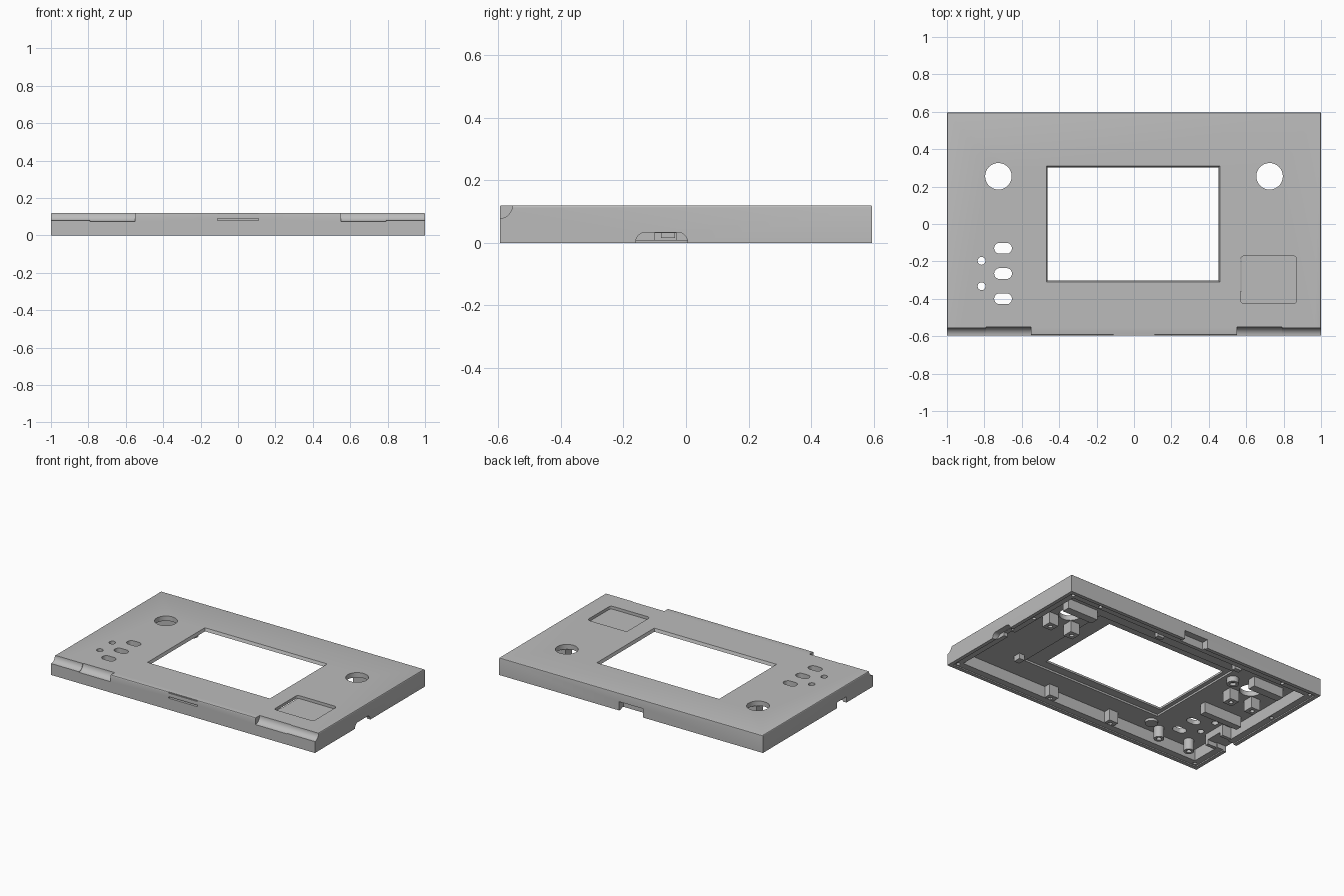
import bpy, bmesh, math
from mathutils import Matrix, Vector

cube = bpy.data.objects.get("Cube")
if cube:
    bpy.data.objects.remove(cube, do_unlink=True)

grey = bpy.data.materials.new("plain grey")
grey.use_nodes = True
COLOUR = (0.5, 0.5, 0.5, 1)
grey.diffuse_color = COLOUR
grey.node_tree.nodes["Principled BSDF"].inputs["Base Color"].default_value = COLOUR

L, W, H = 2.0, 1.19, 0.12
CEILING = 0.087


def outline(cx, cy, w, h, r=0.0, seg=8):
    """Rounded rectangle; a full radius gives a circle or slot."""
    if r <= 0:
        return [(cx + sx * w / 2, cy + sy * h / 2)
                for sx, sy in ((1, 1), (-1, 1), (-1, -1), (1, -1))]
    pts = []
    for k, (sx, sy) in enumerate(((1, 1), (-1, 1), (-1, -1), (1, -1))):
        for i in range(seg + 1):
            a = math.pi / 2 * (k + i / seg)
            p = (cx + sx * (w / 2 - r) + r * math.cos(a),
                 cy + sy * (h / 2 - r) + r * math.sin(a))
            if not pts or math.dist(p, pts[-1]) > 1e-5:
                pts.append(p)
    if math.dist(pts[0], pts[-1]) < 1e-5:
        pts.pop()
    return pts


def prism(name, low, z0, z1, high=None, along_x=False):
    """Extrude an outline up z, or an outline in (y, z) along x."""
    bm = bmesh.new()
    bottom = [bm.verts.new((x, y, z0)) for x, y in low]
    top = [bm.verts.new((x, y, z1)) for x, y in (high or low)]
    bm.faces.new(bottom)
    bm.faces.new(top)
    n = len(bottom)
    for i in range(n):
        j = (i + 1) % n
        bm.faces.new((bottom[i], bottom[j], top[j], top[i]))
    if along_x:
        for v in bm.verts:
            v.co = Vector((v.co.z, v.co.x, v.co.y))
    bmesh.ops.recalc_face_normals(bm, faces=bm.faces)
    mesh = bpy.data.meshes.new(name)
    bm.to_mesh(mesh)
    bm.free()
    mesh.materials.append(grey)
    obj = bpy.data.objects.new(name, mesh)
    bpy.context.scene.collection.objects.link(obj)
    return obj


def box(name, x0, x1, y0, y1, z0, z1):
    return prism(name, outline((x0 + x1) / 2, (y0 + y1) / 2, x1 - x0, y1 - y0), z0, z1)


def hole(x, y, r, z0, z1):
    return prism("cutter", outline(x, y, 2 * r, 2 * r, r), z0, z1)


def cut(obj, cutters):
    """Subtract the cutters, then remove them."""
    for c in cutters:
        c.hide_render = True
        m = obj.modifiers.new("cut", "BOOLEAN")
        m.operation, m.solver, m.object = "DIFFERENCE", "EXACT", c
    bpy.context.view_layer.update()
    deps = bpy.context.evaluated_depsgraph_get()
    mesh = bpy.data.meshes.new_from_object(obj.evaluated_get(deps))
    obj.modifiers.clear()
    obj.data = mesh
    for c in cutters:
        bpy.data.objects.remove(c, do_unlink=True)


# Outer shell with softened top edges
shell = prism("shell", outline(0, 0, L, W), 0, H)
bm = bmesh.new()
bm.from_mesh(shell.data)
bmesh.ops.bevel(bm, geom=[e for e in bm.edges if all(v.co.z > H / 2 for v in e.verts)],
                offset=0.006, segments=3, profile=0.5, affect="EDGES")
bm.to_mesh(shell.data)
bm.free()

# Underside: stepped lip, cavity and display pocket
cuts = [box("cutter", -0.975, 0.975, -0.57, 0.57, -0.1, 0.008),
        box("cutter", -0.93, 0.93, -0.525, 0.525, -0.1, CEILING),
        box("cutter", -0.49, 0.575, -0.36, 0.36, 0.05, 0.1)]

# Display window with sloping sides
cuts.append(prism("cutter", outline(-0.005, 0, 0.9, 0.59), 0.08, 0.13,
                  outline(-0.005, 0, 0.935, 0.63)))

# Touch pad recess, thumb holes, button slots and indicator holes
cuts.append(prism("cutter", outline(0.72, -0.298, 0.3, 0.255, 0.02), 0.1, 0.2))
cuts += [hole(s * 0.725, 0.255, 0.071, 0.05, 0.2) for s in (-1, 1)]
cuts += [prism("cutter", outline(-0.7, y, 0.095, 0.058, 0.029), 0.05, 0.2)
         for y in (-0.13, -0.265, -0.4)]
cuts += [hole(-0.815, y, 0.021, 0.05, 0.2) for y in (-0.197, -0.333)]

# Concave hinge channels along the front top edge
for s in (-1, 1):
    for x0, x1, r in ((0.55, 0.79, 0.046), (0.785, 1.1, 0.042)):
        a, b = sorted((s * x0, s * x1))
        cuts.append(prism("cutter", outline(-0.597, H, 2 * r, 2 * r, r), a, b, along_x=True))

# Front latch slot and finger nick
cuts.append(box("cutter", -0.11, 0.11, -0.7, -0.56, 0.079, 0.089))
cuts.append(box("cutter", -0.11, 0.11, -0.7, -0.59, 0.114, 0.2))

# Side and back openings
cuts.append(prism("cutter", outline(-0.078, 0, 0.166, 0.068, 0.032), 0.96, 1.1, along_x=True))
cuts.append(box("cutter", 0.9, 1.1, -0.1, -0.03, -0.1, 0.032))
cuts.append(box("cutter", -1.1, -0.9, -0.31, -0.21, -0.1, 0.04))
cuts.append(box("cutter", -0.09, 0.09, 0.55, 0.7, -0.1, 0.06))

# Screw holes around the rim
rim = [(sx * 0.95, sy * 0.55) for sx in (-1, 1) for sy in (-1, 1)]
rim += [(sx * 0.953, 0.18) for sx in (-1, 1)] + [(sx * 0.73, 0.548) for sx in (-1, 1)]
cuts += [hole(x, y, 0.012, -0.1, 0.05) for x, y in rim]
cut(shell, cuts)
parts = [shell]

TOP = CEILING + 0.004


def square_post(name, x, y, size, z0=0.01):
    post = box(name, x - size / 2, x + size / 2, y - size / 2, y + size / 2, z0, TOP)
    cut(post, [hole(x, y, 0.014, -0.1, 0.05)])
    parts.append(post)


def round_post(name, x, y, r, z0):
    post = prism(name, outline(x, y, 2 * r, 2 * r, r), z0, TOP)
    cut(post, [hole(x, y, r * 0.5, -0.1, 0.07)])
    parts.append(post)


# Mirrored mounts around the thumb holes and along the front wall
for s, side in ((1, "left"), (-1, "right")):
    square_post(side + "_inner_mount", s * 0.64, 0.165, 0.07)
    square_post(side + "_outer_mount", s * 0.81, 0.165, 0.07)
    square_post(side + "_front_mount", s * 0.24, -0.515, 0.07)
    a, b = sorted((s * 0.63, s * 0.86))
    parts.append(box(side + "_thumb_rail", a, b, 0.345, 0.4, 0.02, TOP))

# Button board mounts and rail
round_post("inner_button_post", -0.59, -0.465, 0.032, 0.01)
round_post("outer_button_post", -0.83, -0.465, 0.032, 0.01)
round_post("display_front_post", -0.5, -0.43, 0.04, 0.07)
round_post("display_back_post", -0.55, 0.29, 0.038, 0.05)
parts.append(box("button_rail", -0.89, -0.6, -0.08, -0.035, 0.015, TOP))

# Connector housing and small clips
parts.append(box("connector_housing", -0.94, -0.86, -0.33, -0.19, 0.04, TOP))
parts += [box("connector_cheek", -0.94, -0.86, y - 0.012, y + 0.012, 0.01, TOP)
          for y in (-0.33, -0.19)]
parts.append(box("pad_clip", 0.62, 0.66, -0.36, -0.31, 0.05, TOP))
parts += [box("display_clip", x - 0.025, x + 0.025, 0.42, 0.45, 0.05, TOP)
          for x in (-0.46, 0.16)]

# Smooth the curves while keeping crisp edges
bpy.ops.object.select_all(action="DESELECT")
for p in parts:
    p.select_set(True)
bpy.context.view_layer.objects.active = shell
bpy.ops.object.shade_smooth_by_angle(angle=math.radians(30))
